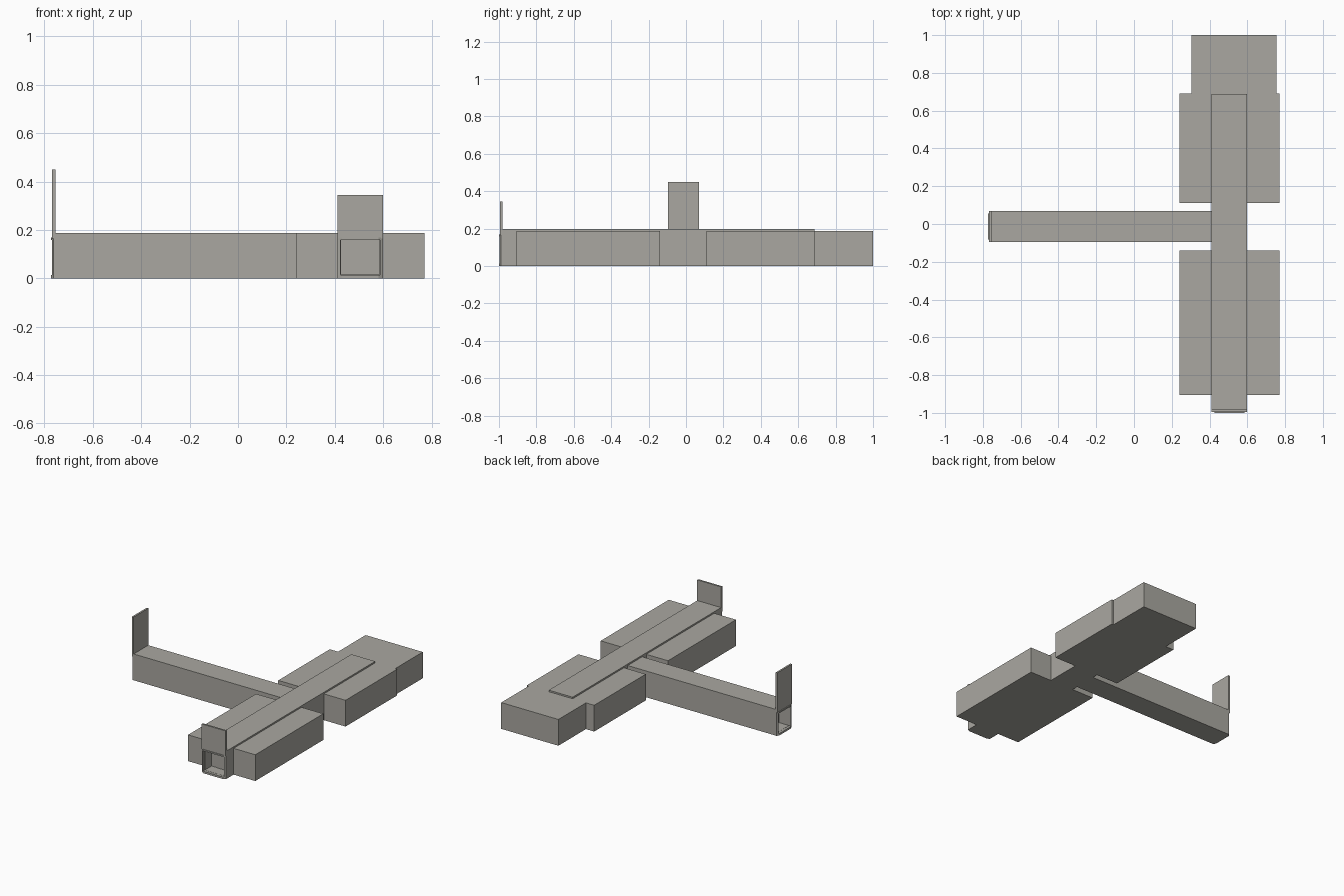
import bpy, bmesh
from mathutils import Matrix, Vector

if "Cube" in bpy.data.objects:
    bpy.data.objects.remove(bpy.data.objects["Cube"])

stone = bpy.data.materials.new("warm_grey")
stone.diffuse_color = (0.40, 0.39, 0.355, 1)
stone.use_nodes = True
stone.node_tree.nodes["Principled BSDF"].inputs["Base Color"].default_value = stone.diffuse_color


def finish(bm, name):
    bmesh.ops.recalc_face_normals(bm, faces=bm.faces[:])
    me = bpy.data.meshes.new(name)
    bm.to_mesh(me)
    bm.free()
    ob = bpy.data.objects.new(name, me)
    me.materials.append(stone)
    bpy.context.collection.objects.link(ob)
    return ob


def add_prism(bm, plan, z0, z1, mat=Matrix()):
    """Extrude a plan outline from z0 to z1."""
    f = bm.faces.new([bm.verts.new(mat @ Vector((u, v, z0))) for u, v in plan])
    top = bmesh.ops.extrude_face_region(bm, geom=[f])["geom"]
    bmesh.ops.translate(bm, vec=(0, 0, z1 - z0),
                        verts=[g for g in top if isinstance(g, bmesh.types.BMVert)])


def rect(x0, x1, y0, y1):
    return [(x0, y0), (x1, y0), (x1, y1), (x0, y1)]


def block(name, x0, x1, y0, y1, z1, recess=None):
    """Box; recess gives the outward direction of an end with a porch cut in."""
    bm = bmesh.new()
    add_prism(bm, rect(x0, x1, y0, y1), 0, z1)
    bmesh.ops.recalc_face_normals(bm, faces=bm.faces[:])
    if recess:
        d = Vector(recess)
        end = max(bm.faces, key=lambda f: f.normal.dot(d))
        bmesh.ops.inset_individual(bm, faces=[end], thickness=0.015)
        for v in end.verts:
            v.co -= d * 0.08
            if v.co.z > 0.1:
                v.co.z = 0.16
        # the opening edge stays at the end face, so add side walls by extruding
        out = bmesh.ops.extrude_discrete_faces(bm, faces=[end])["faces"][0]
        bm.faces.remove(out)
        ring = [e for e in bm.edges if e.is_boundary]
        bmesh.ops.holes_fill(bm, edges=ring)
    return finish(bm, name)


def porch_block(name, w, length, h, mat):
    """Wing whose outer end (local y = 0) holds a hollow porch."""
    bm = bmesh.new()
    o, depth = w - 0.015, 0.08
    add_prism(bm, rect(-w, w, depth, length), 0, h, mat)
    add_prism(bm, rect(-w, -o, 0, depth), 0, h, mat)
    add_prism(bm, rect(o, w, 0, depth), 0, h, mat)
    add_prism(bm, rect(-o, o, 0, depth), 0, 0.015, mat)
    add_prism(bm, rect(-o, o, 0, depth), 0.162, h, mat)
    # door leaf on the inner wall
    add_prism(bm, rect(-0.4 * w, 0.4 * w, depth - 0.006, depth), 0.015, 0.14, mat)
    finish(bm, name)


def facade(name, w, top, mat):
    """Tall sign wall above a bevelled entrance surround."""
    bm = bmesh.new()
    o, d, c = w - 0.012, 0.018, w - 0.018
    add_prism(bm, rect(-w, w, -0.013, 0), 0.165, top, mat)
    for s in (-1, 1):
        add_prism(bm, [(s * w, 0), (s * w, -0.008), (s * o, -0.014), (s * o, 0)],
                  0, 0.165, mat)
    outline = [(-w, 0), (-w, -0.008), (-c, -d), (c, -d), (w, -0.008), (w, 0)]
    add_prism(bm, outline, 0, 0.014, mat)
    add_prism(bm, outline, 0.158, 0.168, mat)
    finish(bm, name)


# Side halls
block("front_hall", 0.24, 0.77, -0.905, -0.14, 0.187)
block("rear_hall", 0.24, 0.77, 0.11, 0.69, 0.187)
block("end_hall", 0.305, 0.755, 0.68, 1.0, 0.187)

# Long central concourse and the side corridor, each with a porch end
front = Matrix.Translation((0.505, -0.982, 0))
porch_block("concourse", 0.094, 1.67, 0.198, front)
facade("front_facade", 0.094, 0.345, front)

side = Matrix.Translation((-0.755, -0.013, 0)) @ Matrix.Rotation(-1.5707963, 4, 'Z')
porch_block("side_corridor", 0.082, 1.17, 0.187, side)
facade("side_facade", 0.082, 0.45, side)
